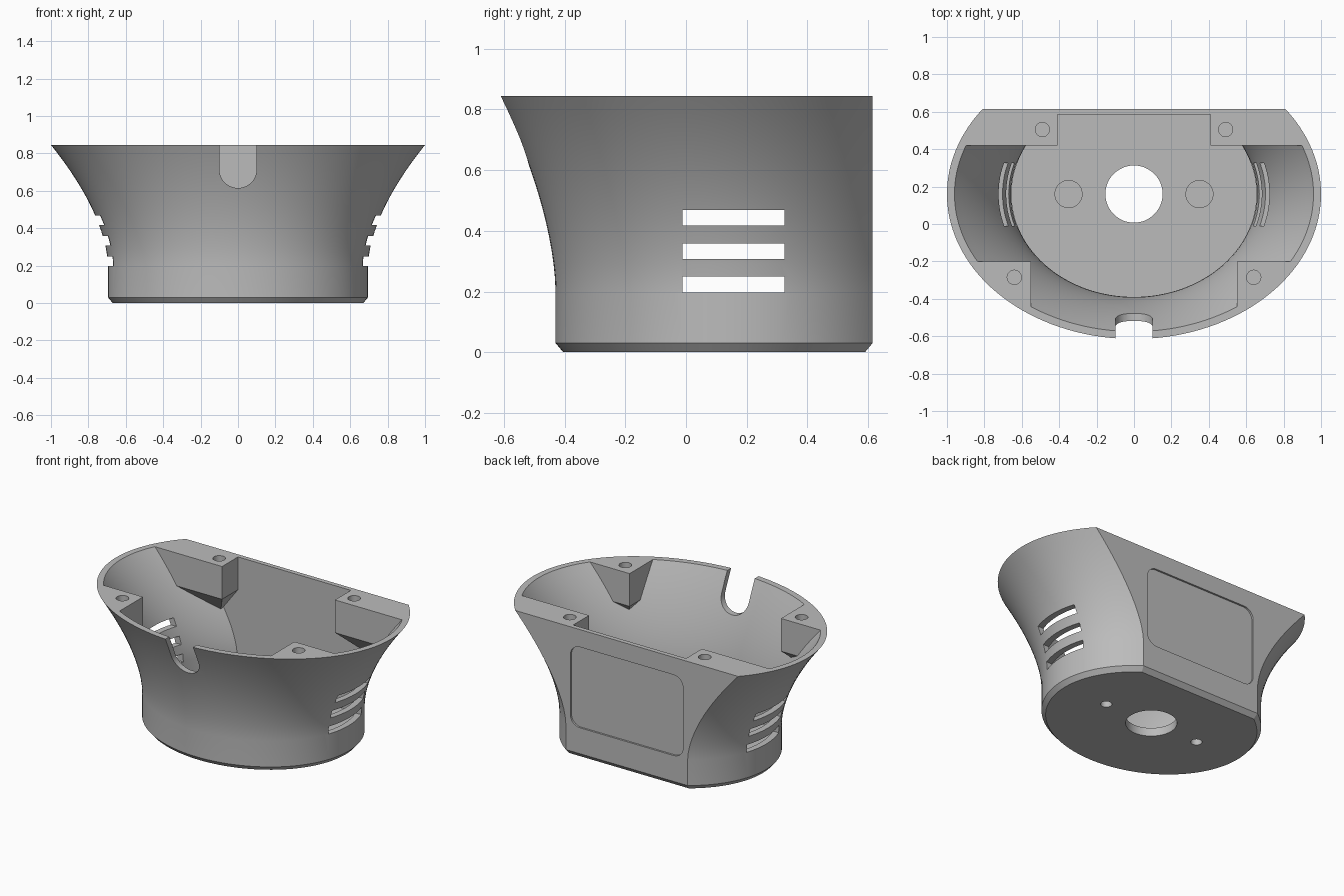
import bpy, bmesh, math
from mathutils import Matrix, Vector

if "Cube" in bpy.data.objects:
    bpy.data.objects.remove(bpy.data.objects["Cube"], do_unlink=True)

TOP, CY, WALL, FLOOR = 0.845, 0.16, 0.04, 0.055
BACK = 0.615
SEGMENTS = 96

grey = bpy.data.materials.new("plain_grey")
grey.use_nodes = True
grey.diffuse_color = (0.5, 0.5, 0.5, 1)
grey.node_tree.nodes["Principled BSDF"].inputs["Base Color"].default_value = (0.5, 0.5, 0.5, 1)


def make(name, bm):
    bmesh.ops.recalc_face_normals(bm, faces=bm.faces[:])
    mesh = bpy.data.meshes.new(name)
    bm.to_mesh(mesh)
    bm.free()
    obj = bpy.data.objects.new(name, mesh)
    bpy.context.collection.objects.link(obj)
    return obj


def ring(z, inset, cut):
    """Ellipse flared with height, cut off flat at the back."""
    flare = (max(z - 0.2, 0) / (TOP - 0.2)) ** 1.7
    a = 0.695 + 0.305 * flare - inset
    b = 0.59 + 0.185 * flare - inset
    t = math.asin((cut - CY) / b)
    start, sweep = math.pi - t, math.pi + 2 * t
    angles = [start + sweep * i / SEGMENTS for i in range(SEGMENTS + 1)]
    return [(a * math.cos(u), CY + b * math.sin(u), z) for u in angles]


def loft(name, rings):
    bm = bmesh.new()
    loops = [[bm.verts.new(p) for p in r] for r in rings]
    for low, high in zip(loops, loops[1:]):
        for i in range(len(low)):
            j = (i + 1) % len(low)
            bm.faces.new((low[i], low[j], high[j], high[i]))
    bm.faces.new(loops[0])
    bm.faces.new(loops[-1])
    return make(name, bm)


def prism(name, outline, y0, y1):
    """Extrude an x-z outline along y."""
    return loft(name, [[(x, y, z) for x, z in outline] for y in (y0, y1)])


def rod(name, x, y, z0, z1, radius):
    bm = bmesh.new()
    bmesh.ops.create_cone(bm, cap_ends=True, segments=48, radius1=radius, radius2=radius,
                          depth=z1 - z0, matrix=Matrix.Translation((x, y, (z0 + z1) / 2)))
    return make(name, bm)


def corner_block(name, side, x, y, direction):
    """Screw block with an underside tapering into the corner."""
    bm = bmesh.new()
    for z, shift in ((1.1, 0), (0.63, 0), (0.23, 1)):
        for px in (x + 0.3 * shift, 1.4):
            for py in (y + 0.4 * shift * direction, y + 0.8 * direction):
                bm.verts.new(Vector((side * px, py, z)))
    hull = bmesh.ops.convex_hull(bm, input=bm.verts[:])
    spare = [g for g in hull["geom_interior"] + hull["geom_unused"]
             if isinstance(g, bmesh.types.BMVert)]
    bmesh.ops.delete(bm, geom=list(set(spare)), context="VERTS")
    bmesh.ops.dissolve_limit(bm, angle_limit=0.01, verts=bm.verts[:], edges=bm.edges[:])
    return make(name, bm)


def subtract(target, cutter):
    mod = target.modifiers.new("cut", "BOOLEAN")
    mod.operation, mod.solver, mod.object = "DIFFERENCE", "EXACT", cutter
    bpy.context.view_layer.objects.active = target
    bpy.ops.object.modifier_apply(modifier=mod.name)
    bpy.data.objects.remove(cutter, do_unlink=True)


# Outer body with a chamfered foot
heights = [0.03, 0.2] + [0.2 + (TOP - 0.2) * i / 14 for i in range(1, 15)]
body = loft("flared_housing", [ring(0, 0.025, BACK - 0.025)] + [ring(z, 0, BACK) for z in heights])
body.data.materials.append(grey)

# Cavity, leaving the corner blocks and floor bosses standing
cavity = loft("cavity", [ring(z, WALL, BACK - 0.03) for z in [FLOOR] + heights[1:] + [0.9]])
for side in (-1, 1):
    subtract(cavity, corner_block("back_block", side, 0.41, 0.42, 1))
    subtract(cavity, corner_block("front_block", side, 0.55, -0.2, -1))
    subtract(cavity, rod("floor_boss", side * 0.35, CY, 0.02, 0.13, 0.075))
subtract(body, cavity)

# Screw holes in the blocks and under the floor
for side in (-1, 1):
    subtract(body, rod("back_hole", side * 0.49, 0.505, 0.7, 1, 0.038))
    subtract(body, rod("front_hole", side * 0.64, -0.285, 0.7, 1, 0.038))
    subtract(body, rod("floor_screw_hole", side * 0.35, CY, -0.1, 0.09, 0.034))
subtract(body, rod("centre_hole", 0, CY, -0.1, 0.2, 0.153))

# Vent slots through both sides
for low in (0.197, 0.307, 0.417):
    high = low + 0.052
    subtract(body, prism("vent", [(-1.2, low), (1.2, low), (1.2, high), (-1.2, high)], -0.012, 0.325))

# Round-bottomed cable notch at the front
arc = [math.pi + math.pi * i / 24 for i in range(25)]
notch = [(0.1 * math.cos(u), 0.715 + 0.1 * math.sin(u)) for u in arc] + [(0.1, 1), (-0.1, 1)]
subtract(body, prism("notch", notch, -0.9, -0.3))

# Shallow rounded panel recess at the back
panel = []
for k, (sx, z) in enumerate(((1, 0.66), (-1, 0.66), (-1, 0.27), (1, 0.27))):
    for i in range(9):
        u = math.pi / 2 * (k + i / 8)
        panel.append((sx * 0.34 + 0.07 * math.cos(u), z + 0.07 * math.sin(u)))
subtract(body, prism("panel_recess", panel, BACK - 0.012, 0.8))

# Smooth curved walls, keep edges crisp
bpy.ops.object.select_all(action="DESELECT")
body.select_set(True)
bpy.context.view_layer.objects.active = body
bpy.ops.object.shade_smooth_by_angle(angle=math.radians(25))
